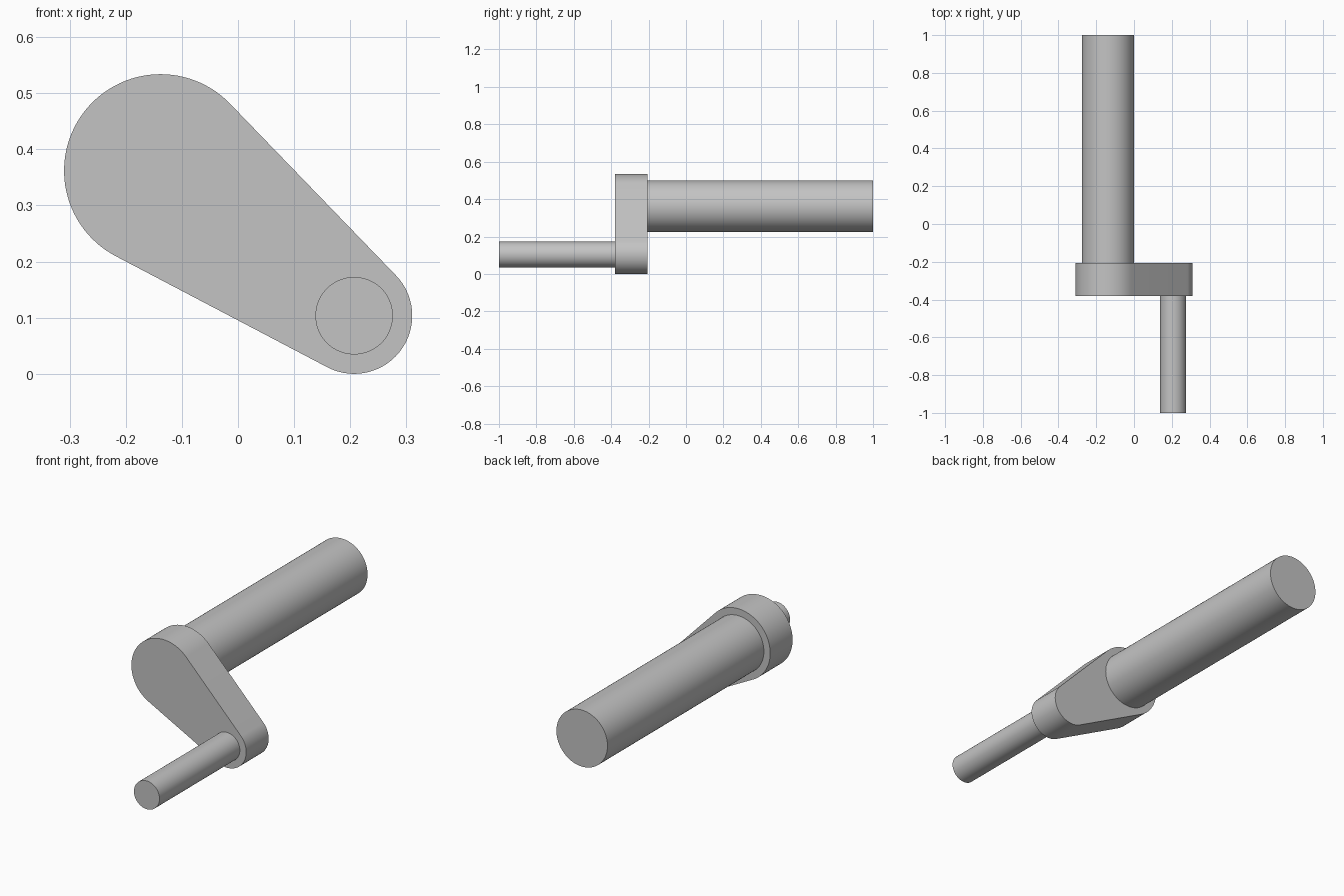
import bpy
import bmesh
from math import asin, atan2, cos, hypot, pi, radians, sin

cube = bpy.data.objects.get("Cube")
if cube:
    bpy.data.objects.remove(cube, do_unlink=True)

# One plain metal colour
GREY = (0.55, 0.55, 0.55, 1)
metal = bpy.data.materials.new("grey metal")
metal.use_nodes = True
metal.diffuse_color = GREY
metal.node_tree.nodes["Principled BSDF"].inputs["Base Color"].default_value = GREY

# Shared axes (x, z) and radii
SHAFT, SHAFT_R, BOSS_R = (-0.138, 0.362), 0.138, 0.172
PIN, PIN_R, EYE_R = (0.207, 0.1035), 0.069, 0.1035
ARM_FRONT, ARM_BACK = -0.38, -0.207


def arc(centre, radius, start, end, steps):
    """Points (x, z) along an arc, both ends included."""
    angles = [start + (end - start) * i / steps for i in range(steps + 1)]
    return [(centre[0] + radius * cos(a), centre[1] + radius * sin(a)) for a in angles]


def extrude(name, outline, front, back):
    """Solid with an (x, z) outline, running along y."""
    bm = bmesh.new()
    face = bm.faces.new([bm.verts.new((x, front, z)) for x, z in outline])
    grown = bmesh.ops.extrude_face_region(bm, geom=[face], use_keep_orig=True)
    moved = [g for g in grown["geom"] if isinstance(g, bmesh.types.BMVert)]
    bmesh.ops.translate(bm, verts=moved, vec=(0, back - front, 0))
    bmesh.ops.recalc_face_normals(bm, faces=bm.faces)
    mesh = bpy.data.meshes.new(name)
    bm.to_mesh(mesh)
    bm.free()
    mesh.materials.append(metal)
    obj = bpy.data.objects.new(name, mesh)
    bpy.context.collection.objects.link(obj)
    bpy.ops.object.select_all(action="DESELECT")
    obj.select_set(True)
    bpy.context.view_layer.objects.active = obj
    bpy.ops.object.shade_smooth_by_angle(angle=radians(30))
    return obj


# Crank arm: two round ends joined by their outer tangents
dx, dz = PIN[0] - SHAFT[0], PIN[1] - SHAFT[1]
axis = atan2(dz, dx)
spread = pi / 2 - asin((BOSS_R - EYE_R) / hypot(dx, dz))
outline = arc(SHAFT, BOSS_R, axis + spread, axis + 2 * pi - spread, 56)
outline += arc(PIN, EYE_R, axis - spread, axis + spread, 44)
extrude("crank_arm", outline, ARM_FRONT, ARM_BACK)

# Main shaft behind the arm, handle pin in front
extrude("main_shaft", arc(SHAFT, SHAFT_R, 0, 2 * pi, 96)[:-1], ARM_BACK, 1)
extrude("handle_pin", arc(PIN, PIN_R, 0, 2 * pi, 96)[:-1], -1, ARM_FRONT)
